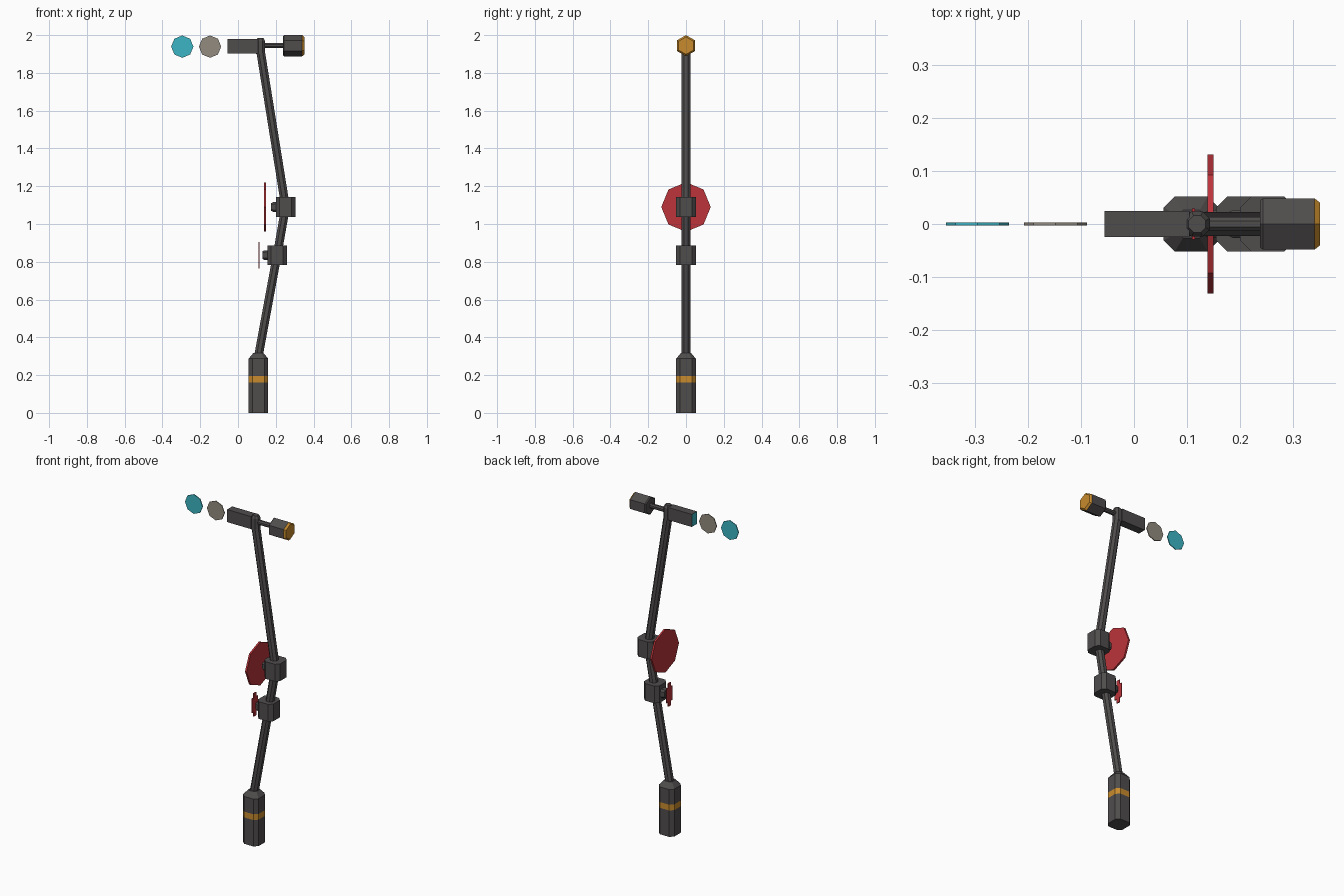
import bpy, bmesh
from math import sin, cos, pi
from mathutils import Vector

if "Cube" in bpy.data.objects:
    bpy.data.objects.remove(bpy.data.objects["Cube"])


def material(name, rgb):
    m = bpy.data.materials.new(name)
    m.use_nodes = True
    m.diffuse_color = (*rgb, 1)
    m.node_tree.nodes["Principled BSDF"].inputs["Base Color"].default_value = (*rgb, 1)
    return m


METAL = material("dark metal", (0.08, 0.073, 0.073))
ORANGE = material("orange", (0.58, 0.26, 0.026))
RED = material("red", (0.5, 0.034, 0.043))
CYAN = material("cyan", (0.045, 0.46, 0.55))
GREY = material("warm grey", (0.29, 0.26, 0.21))

# Unit cross-sections
def polygon(sides, start=0.0):
    return [(cos(start + 2 * pi * i / sides), sin(start + 2 * pi * i / sides)) for i in range(sides)]


def chamfered(flat):
    return [(1, -flat), (1, flat), (flat, 1), (-flat, 1),
            (-1, flat), (-1, -flat), (-flat, -1), (flat, -1)]


SQUARE = [(1, -1), (1, 1), (-1, 1), (-1, -1)]
BLOCK = chamfered(0.6)
POLE = chamfered(0.43)
OCTAGON = polygon(8)
HEXAGON = polygon(6, pi / 2)

# In-plane directions of a cross-section for each axis of travel
PLANES = {"x": (Vector((0, 1, 0)), Vector((0, 0, 1))),
          "y": (Vector((0, 0, 1)), Vector((1, 0, 0))),
          "z": (Vector((1, 0, 0)), Vector((0, 1, 0)))}


def loft(name, axis, outline, rings, mats, bands=None, caps=(0, 0)):
    """Skin rings of (centre, half width, half depth); bands give each span's colour."""
    u, v = PLANES[axis]
    bm = bmesh.new()
    loops = [[bm.verts.new(Vector(c) + u * (a * p) + v * (b * q)) for p, q in outline]
             for c, a, b in rings]
    n = len(outline)
    for k, (low, high) in enumerate(zip(loops, loops[1:])):
        for i in range(n):
            j = (i + 1) % n
            f = bm.faces.new((low[i], low[j], high[j], high[i]))
            f.material_index = bands[k] if bands else 0
    bm.faces.new(loops[0][::-1]).material_index = caps[0]
    bm.faces.new(loops[-1]).material_index = caps[1]
    bmesh.ops.recalc_face_normals(bm, faces=bm.faces)
    mesh = bpy.data.meshes.new(name)
    bm.to_mesh(mesh)
    bm.free()
    for m in mats:
        mesh.materials.append(m)
    ob = bpy.data.objects.new(name, mesh)
    bpy.context.collection.objects.link(ob)
    return ob


def plate(name, axis, outline, centre, a, b, thick, mat):
    step = Vector([thick / 2 if axis == k else 0 for k in "xyz"])
    c = Vector(centre)
    return loft(name, axis, outline, [(c - step, a, b), (c + step, a, b)], [mat])


# Foot with an orange band and a tapered shoulder
FOOT_X = 0.108
foot = [(0, 0.052), (0.16, 0.052), (0.195, 0.052), (0.287, 0.052), (0.318, 0.026)]
loft("foot", "z", BLOCK, [((FOOT_X, 0, z), r, r) for z, r in foot],
     [METAL, ORANGE], bands=[0, 1, 0, 0])

# Bent pole
bends = [(FOOT_X, 0.3), (0.207, 0.835), (0.252, 1.09), (0.117, 1.93)]
loft("pole", "z", POLE, [((x, 0, z), 0.023, 0.023) for x, z in bends], [METAL])

# Joints, each with a short tapered stub on its right side
for name, x, z in (("lower_joint", 0.207, 0.835), ("upper_joint", 0.252, 1.09)):
    plate(name, "z", BLOCK, (x, 0, z), 0.052, 0.052, 0.104, METAL)
    loft(name + "_stub", "x", BLOCK,
         [((x - 0.076, 0, z), 0.021, 0.021), ((x - 0.066, 0, z), 0.026, 0.026),
          ((x - 0.045, 0, z), 0.026, 0.026)], [METAL])

# Red plates beside the joints
plate("upper_red_disc", "x", OCTAGON, (0.144, 0, 1.09), 0.131, 0.131, 0.011, RED)
plate("lower_red_bar", "x", SQUARE, (0.112, 0, 0.835), 0.012, 0.07, 0.006, RED)
plate("lower_red_guard", "x", SQUARE, (0.112, 0, 0.835), 0.029, 0.043, 0.005, RED)

# Head: pole cap, box with a cyan end, rod and hexagonal grip
cap = [(1.9, 0.024), (1.97, 0.024), (1.985, 0.016)]
loft("pole_cap", "z", POLE, [((0.119, 0, z), r, r) for z, r in cap], [METAL])
loft("head_box", "x", SQUARE, [((x, 0, 1.941), 0.0245, 0.038) for x in (-0.056, 0.105)],
     [METAL, CYAN], caps=(1, 0))
plate("grip_rod", "x", POLE, (0.19, 0, 1.946), 0.013, 0.013, 0.11, METAL)
grip = [(0.237, 0.05), (0.243, 0.056), (0.34, 0.056), (0.351, 0.046)]
loft("grip", "x", HEXAGON, [((x, 0, 1.944), r, r) for x, r in grip],
     [METAL, ORANGE], bands=[0, 0, 1], caps=(0, 1))

# Floating discs in front of the head box
for name, x, mat in (("grey_disc", -0.148, GREY), ("cyan_disc", -0.295, CYAN)):
    plate(name, "y", OCTAGON, (x, 0, 1.939), 0.059, 0.059, 0.005, mat)
